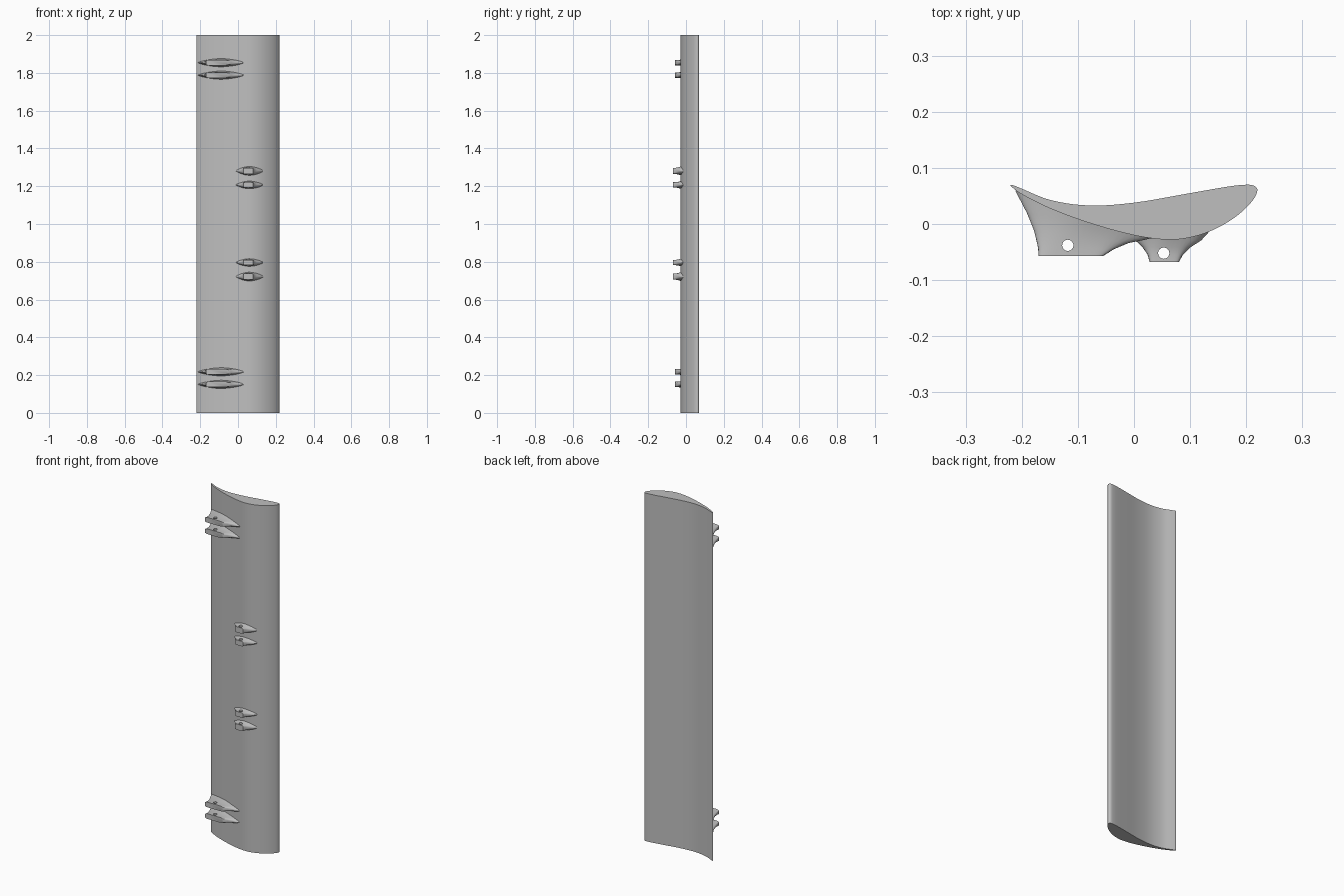
import bpy, bmesh, math
from mathutils import Vector

old = bpy.data.objects.get("Cube")
if old:
    bpy.data.objects.remove(old)

grey = bpy.data.materials.new("plain_grey")
grey.use_nodes = True
colour = (0.52, 0.52, 0.52, 1)
grey.diffuse_color = colour
grey.node_tree.nodes["Principled BSDF"].inputs["Base Color"].default_value = colour


def loft(name, rings):
    """Skin a stack of closed rings and cap both ends."""
    bm = bmesh.new()
    rows = [[bm.verts.new(p) for p in ring] for ring in rings]
    n = len(rows[0])
    for a, b in zip(rows, rows[1:]):
        for i in range(n):
            j = (i + 1) % n
            bm.faces.new((a[i], a[j], b[j], b[i]))
    bm.faces.new(rows[0])
    bm.faces.new(rows[-1])
    bmesh.ops.recalc_face_normals(bm, faces=bm.faces)
    mesh = bpy.data.meshes.new(name)
    bm.to_mesh(mesh)
    bm.free()
    mesh.materials.append(grey)
    obj = bpy.data.objects.new(name, mesh)
    bpy.context.collection.objects.link(obj)
    return obj


def smooth(obj, degrees):
    bpy.ops.object.select_all(action='DESELECT')
    obj.select_set(True)
    bpy.context.view_layer.objects.active = obj
    bpy.ops.object.shade_smooth_by_angle(angle=math.radians(degrees))


def closed_spline(points, steps):
    """Smooth closed curve through the points."""
    pts = [Vector(p) for p in points]
    n, out = len(pts), []
    for i in range(n):
        a, b, c, d = (pts[(i + k) % n] for k in (-1, 0, 1, 2))
        # tangents scaled to the span so uneven spacing does not overshoot
        span = (c - b).length
        tb = (c - a).normalized() * span
        tc = (d - b).normalized() * span
        for s in range(steps):
            t = s / steps
            out.append(b * (2*t**3 - 3*t**2 + 1) + tb * (t**3 - 2*t**2 + t)
                       + c * (3*t**2 - 2*t**3) + tc * (t**3 - t**2))
    return out


# Curved blade: foil section extruded upward
foil = [(-.22, .07), (-.205, .065), (-.15, .043), (-.08, .033), (0, .038),
        (.1, .055), (.17, .067), (.2, .07), (.214, .068), (.22, .06),
        (.21, .04), (.18, .012), (.14, -.011), (.1, -.024), (.06, -.028),
        (0, -.02), (-.08, .002), (-.15, .028), (-.2, .053), (-.219, .067)]
section = closed_spline(foil, 5)
blade = loft("blade", [[(p.x, p.y, z) for p in section] for z in (0, 2)])
smooth(blade, 40)

# Lug levels, outer face to root: left x, y, right x, y, half height, squareness
LARGE = [(-.17, -.057, -.055, -.057, .015, 6),
         (-.171, -.042, -.036, -.045, .015, 4),
         (-.178, -.012, -.01, -.034, .016, 2.4),
         (-.191, .02, .02, -.028, .02, 1.7),
         (-.212, .06, .045, -.022, .026, 1.4)]
SMALL = [(.028, -.068, .08, -.068, .015, 6),
         (.024, -.054, .087, -.055, .015, 4),
         (.014, -.04, .1, -.042, .017, 2.4),
         (.002, -.029, .12, -.029, .021, 1.7),
         (-.015, -.014, .142, -.005, .026, 1.4)]


def lug_ring(level, z, scale, count=40):
    xl, yl, xr, yr, half, power = level
    ring = []
    for i in range(count):
        a = 2 * math.pi * i / count
        c, s = math.cos(a), math.sin(a)
        u = math.copysign(abs(c) ** (2 / power), c)
        v = math.copysign(abs(s) ** (2 / power), s)
        t = (u + 1) / 2
        ring.append((xl + (xr - xl) * t, yl + (yr - yl) * t, z + v * half * scale))
    return ring


def add_lug(name, levels, z, hole, scale=1):
    lug = loft(name, [lug_ring(level, z, scale) for level in levels])
    # Pin hole drilled through the lug
    circle = [(hole[0] + .01 * math.cos(math.tau * i / 24),
               hole[1] + .01 * math.sin(math.tau * i / 24)) for i in range(24)]
    pin = loft("pin_cutter", [[(x, y, z + h) for x, y in circle] for h in (-.05, .05)])
    pin.hide_render = True
    cut = lug.modifiers.new("pin_hole", 'BOOLEAN')
    cut.operation = 'DIFFERENCE'
    cut.solver = 'EXACT'
    cut.object = pin
    bpy.context.view_layer.update()
    graph = bpy.context.evaluated_depsgraph_get()
    mesh = bpy.data.meshes.new_from_object(lug.evaluated_get(graph))
    lug.modifiers.clear()
    lug.data = mesh
    bpy.data.objects.remove(pin)
    smooth(lug, 40)


# Two large pairs near the ends, two small pairs around the middle
for i, z in enumerate((.151, .2175, 1.788, 1.854)):
    add_lug(f"large_lug_{i + 1}", LARGE, z, (-.118, -.038))
for i, (z, scale) in enumerate(((.7215, 1.1), (.796, .95), (1.207, .95), (1.281, 1.1))):
    add_lug(f"small_lug_{i + 1}", SMALL, z, (.053, -.052), scale)
